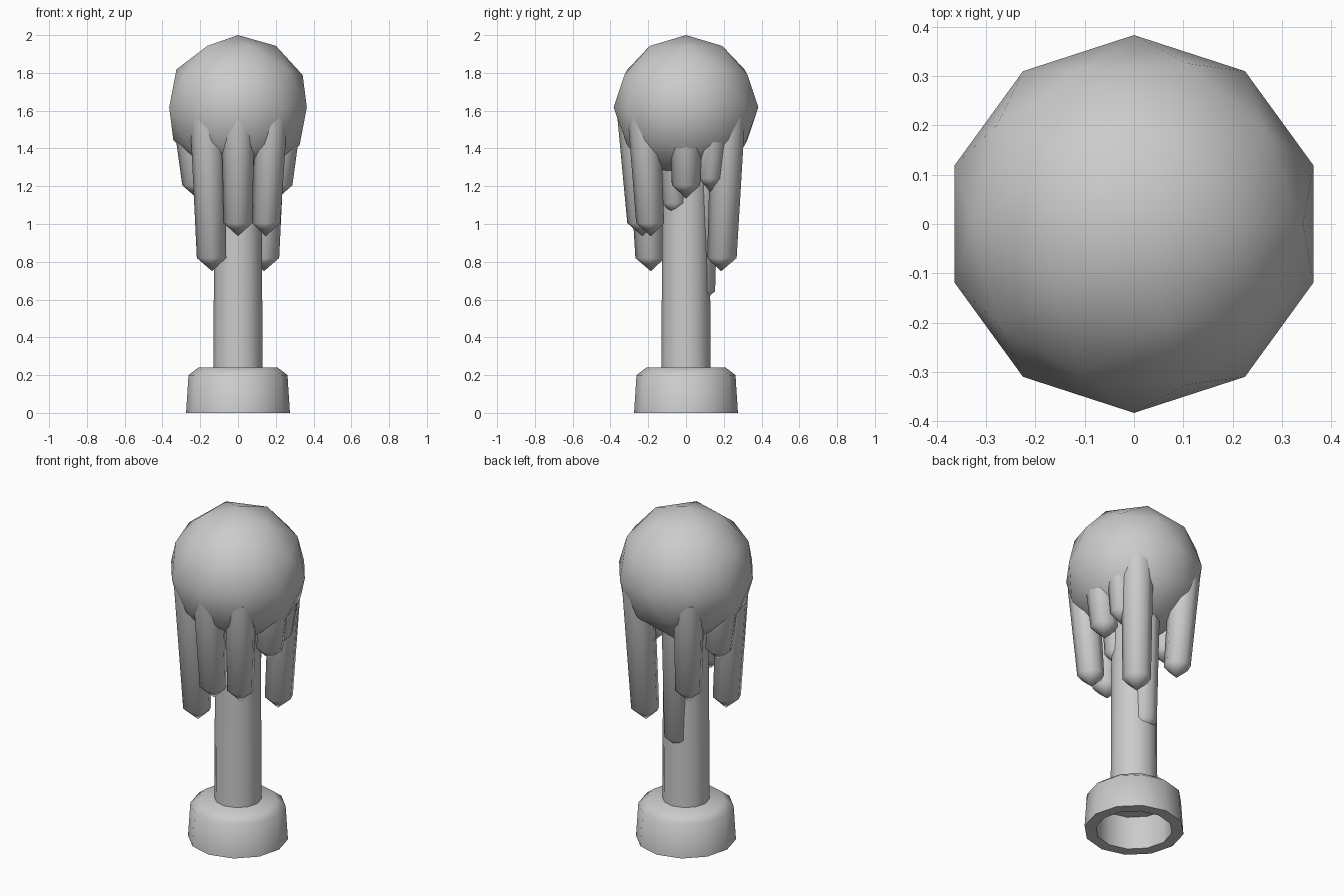
import bpy, math
from mathutils import Vector

if "Cube" in bpy.data.objects:
    bpy.data.objects.remove(bpy.data.objects["Cube"])


def lathe(name, rings, sides, angle=50):
    """Loft circles (centre x, y, z, radius); radius 0 makes a point."""
    verts, faces, loops = [], [], []
    for x, y, z, r in rings:
        start = len(verts)
        n = sides if r > 0 else 1
        for i in range(n):
            a = 2 * math.pi * i / sides
            verts.append((x + r * math.cos(a), y + r * math.sin(a), z))
        loops.append([start + i % n for i in range(sides)])
    for lo, hi in zip(loops, loops[1:]):
        for i in range(sides):
            j = (i + 1) % sides
            face = list(dict.fromkeys((lo[i], lo[j], hi[j], hi[i])))
            faces.append(face)
    me = bpy.data.meshes.new(name)
    me.from_pydata(verts, [], faces)
    ob = bpy.data.objects.new(name, me)
    bpy.context.collection.objects.link(ob)
    bpy.ops.object.select_all(action='DESELECT')
    ob.select_set(True)
    bpy.context.view_layer.objects.active = ob
    bpy.ops.object.shade_smooth_by_angle(angle=math.radians(angle))
    return ob


# Crown: faceted outline, smooth shaded ball
bpy.ops.mesh.primitive_ico_sphere_add(subdivisions=2, radius=0.383, location=(0, 0, 1.617))
crown = bpy.context.object
crown.name = "crown"
bpy.ops.object.shade_smooth()

# Trunk
lathe("trunk", [(0, 0, 0.21, 0), (0, 0, 0.21, 0.13), (0, 0, 1.4, 0.125), (0, 0, 1.4, 0)], 12)

# Hollow base, open underneath
base = [(0.2, 0), (0.2, 0.21), (0.0, 0.21), (0.0, 0.275), (0.2, 0.262), (0.24, 0.21), (0.24, 0)]
lathe("base", [(0, 0, z, r) for z, r in base], 12)

# Hanging fronds: x, y at the lower end, tip height, radius
fronds = [
    (-0.14, -0.19, 0.75, 0.078), (0.14, 0.19, 0.75, 0.078),
    (0.0, -0.235, 0.935, 0.076), (0.15, -0.19, 0.935, 0.074),
    (-0.15, 0.19, 0.935, 0.074), (0.0, 0.08, 0.575, 0.074),
    (0.213, 0.0, 1.135, 0.075), (-0.22, 0.0, 1.135, 0.075),
    (0.20, 0.13, 1.17, 0.06), (0.075, -0.06, 1.04, 0.065),
]
for k, (x, y, tip, r) in enumerate(fronds):
    tx, ty = x * 1.17, y * 1.17
    lathe(f"frond_{k + 1}", [(x * 0.98, y * 0.98, tip, 0), (x, y, tip + 0.07, r),
                             (tx, ty, 1.56, r + 0.012), (tx, ty, 1.6, 0)], 8, 60)
